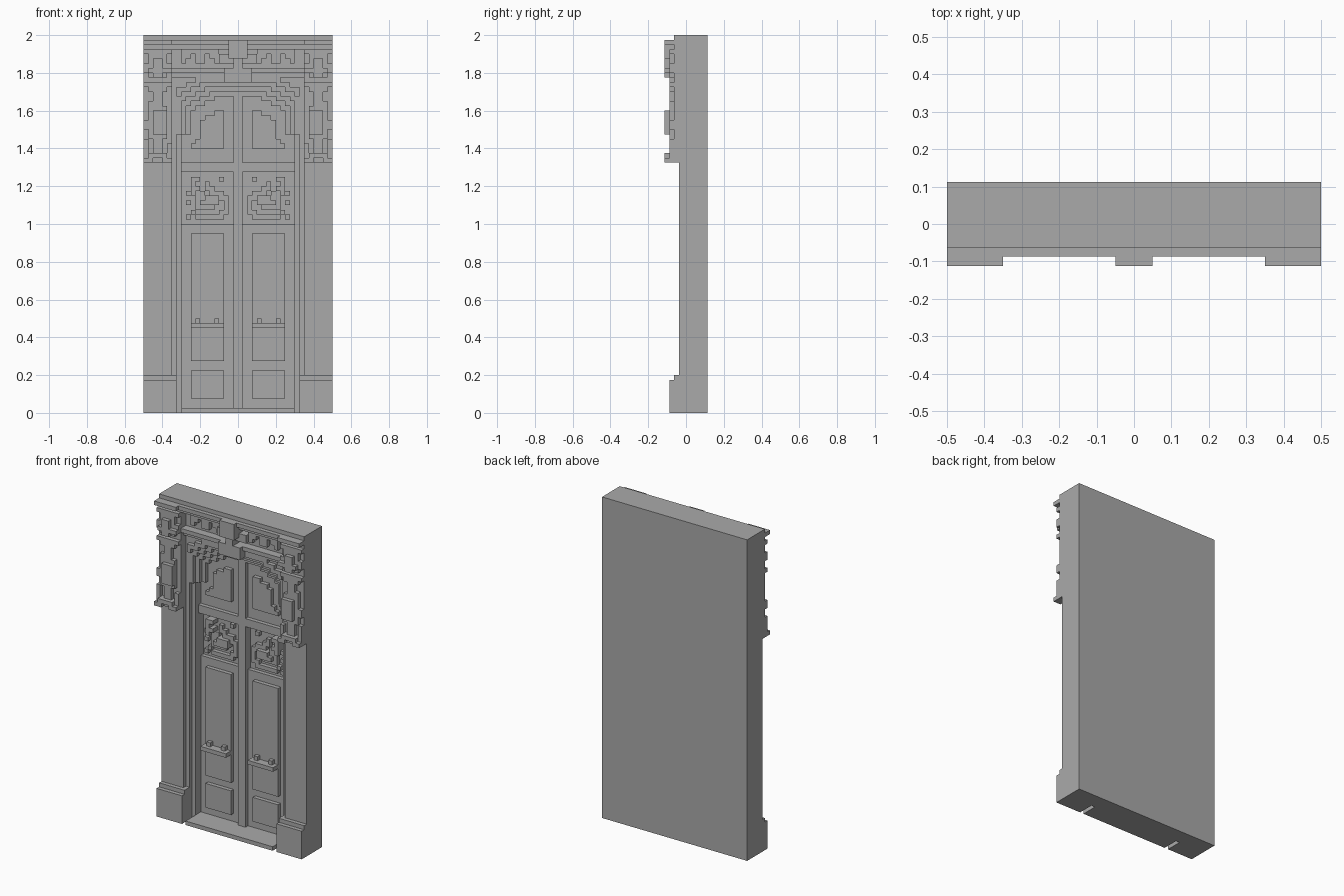
import bpy
import bmesh

if "Cube" in bpy.data.objects:
    bpy.data.objects.remove(bpy.data.objects["Cube"], do_unlink=True)

UNIT = 0.025          # size of one block
HALF_DEPTH = 0.1125   # depth layers count from the foremost plane backwards
BACK = 9

stone = bpy.data.materials.new("plain grey")
stone.use_nodes = True
GREY = (0.4, 0.4, 0.4, 1)
stone.diffuse_color = GREY
stone.node_tree.nodes["Principled BSDF"].inputs["Base Color"].default_value = GREY


def add_cells(target, rectangles, front, back):
    """Weld flat rectangles into one outline and extrude it backwards."""
    bm = bmesh.new()
    y = front * UNIT - HALF_DEPTH
    for left, right, low, high in rectangles:
        corners = [(left, low), (right, low), (right, high), (left, high)]
        bm.faces.new([bm.verts.new((x * UNIT, y, z * UNIT)) for x, z in corners])
    bmesh.ops.remove_doubles(bm, verts=bm.verts, dist=UNIT / 10)
    bmesh.ops.dissolve_limit(bm, angle_limit=0.01, verts=bm.verts, edges=bm.edges)
    grown = bmesh.ops.extrude_face_region(bm, geom=bm.faces[:], use_keep_orig=True)
    moved = [g for g in grown["geom"] if isinstance(g, bmesh.types.BMVert)]
    bmesh.ops.translate(bm, verts=moved, vec=(0, (back - front) * UNIT, 0))
    bmesh.ops.recalc_face_normals(bm, faces=bm.faces)
    piece = bpy.data.meshes.new("piece")
    bm.to_mesh(piece)
    bm.free()
    target.from_mesh(piece)
    bpy.data.meshes.remove(piece)


def finish(name, bm, mirrored):
    mesh = bpy.data.meshes.new(name)
    bm.to_mesh(mesh)
    bm.free()
    mesh.materials.append(stone)
    obj = bpy.data.objects.new(name, mesh)
    bpy.context.collection.objects.link(obj)
    if mirrored:
        obj.modifiers.new("both sides", 'MIRROR').use_axis[0] = True
    return obj


def part(name, rectangles, front, back=BACK, mirrored=True):
    bm = bmesh.new()
    add_cells(bm, rectangles, front, back)
    return finish(name, bm, mirrored)


def middle(name, half, low, high, front, back=BACK):
    return part(name, [(-half, half, low, high)], front, back, mirrored=False)


def relief(name, left, top, rows, layers, back):
    """Raise a drawn pattern; each letter stands for one depth layer."""
    bm = bmesh.new()
    for letter, front in layers.items():
        cells = [(left + i, left + i + 1, top - j - 1, top - j)
                 for j, row in enumerate(rows)
                 for i, mark in enumerate(row) if mark == letter]
        add_cells(bm, cells, front, back)
    return finish(name, bm, True)


# Wall, side pilasters and stepped jambs
middle("back_wall", 20, 0, 80, 8)
part("pilaster", [(14, 20, 0, 80)], 3)
part("outer_jamb", [(13, 14, 0, 71)], 4)
part("inner_jamb", [(12, 13, 0, 59)], 5)
part("plinth", [(13, 20, 0, 7)], 1)
part("plinth_cap", [(13, 20, 7, 8)], 2)
middle("threshold", 12, 0, 1, 1)

# Door leaves
middle("lower_leaves", 12, 1, 40, 7)
middle("upper_leaves", 12, 53, 71, 7)
middle("centre_stile", 1, 1, 67, 6)
middle("cross_rail", 12, 51, 53, 6)
part("bottom_panel", [(3, 10, 3, 9)], 6)
part("long_panel", [(3, 10, 11, 38)], 6)
part("handle_bar", [(3, 10, 18, 19)], 4, 6)
part("handle_knob", [(4, 5, 19, 20), (8, 9, 19, 20)], 5, 6)

# Arched top panels and carved middle panels
relief("arched_panel", 3, 64, [
    "##.....",
    "####...",
    "#####..",
    "#####..",
    "#####..",
    "#####..",
    "######.",
    "#######",
], {"#": 6}, 7)
relief("flower_carving", 2, 50, [
    ".#....aa..",
    "....#..a..",
    "...##.aa..",
    ".bbb.bbab.",
    "bbaaabb...",
    "b.aaaab.#.",
    "b..bbbb...",
    "bb.....b..",
    ".#bbbbb.#.",
], {"#": 7, "b": 7, "a": 6}, 8)

# Stepped arch mouldings above the doors
STEPS = ((10, 64), (9, 65), (7, 66), (5, 67))


def inside_arch(x, z, grow):
    x = x if x >= 0 else -x - 1
    return any(x < half + grow and z < top + grow for half, top in STEPS)


def arch_cells(test):
    return [(x, x + 1, z, z + 1) for x in range(-13, 13)
            for z in range(59, 71) if test(x, z)]


for grow, label in enumerate(("inner", "middle", "outer")):
    part(label + "_arch", arch_cells(lambda x, z: not inside_arch(x, z, grow)),
         6 - grow, mirrored=False)
part("arch_trim", arch_cells(lambda x, z: z > 64 and inside_arch(x, z, 4)
                             and not inside_arch(x, z, 3)), 3, 4, False)
part("arch_rosette", [(9, 10, 69, 70)], 3, 4)

# Frieze, shelf and cornice
middle("frieze", 14, 71, 80, 4)
middle("shelf_lower", 14, 71, 72, 3)
middle("shelf_upper", 14, 72, 73, 2)
middle("cornice_bed", 20, 77, 78, 2)
middle("cornice_lip", 20, 78, 79, 1)
middle("cornice_top", 20, 79, 80, 2)
part("cornice_corner", [(14, 20, 78, 79)], 0)
relief("frieze_swag", 4, 77, [
    "########",
    "##.##.##",
    "#..##..#",
], {"#": 3}, 4)

# Central keystone
middle("keystone", 1, 73, 79, 1)
middle("keystone_scroll", 2, 75, 79, 0, 4)
middle("keystone_wings", 4, 74, 76, 2)
middle("keystone_foot", 3, 70, 73, 1)

# Carved capitals on the pilasters
part("capital_block", [(14, 20, 53, 78)], 2)
relief("capital_carving", 14, 77, [
    "bbbbbb",
    ".bbbb.",
    ".baab.",
    "bbaabb",
    "aaaaab",
    ".baab.",
    "......",
    "bbbbbb",
    ".bbbb.",
    "..bb..",
    "..bb..",
    "..bbb.",
    ".bbbb.",
    ".aaab.",
    ".aaab.",
    ".aaabb",
    ".aaabb",
    ".aaab.",
    ".bbbb.",
    "..bb.b",
    "b.bb.b",
    "b.bb.b",
    "baaaab",
    "aabbaa",
], {"b": 1, "a": 0}, 2)
